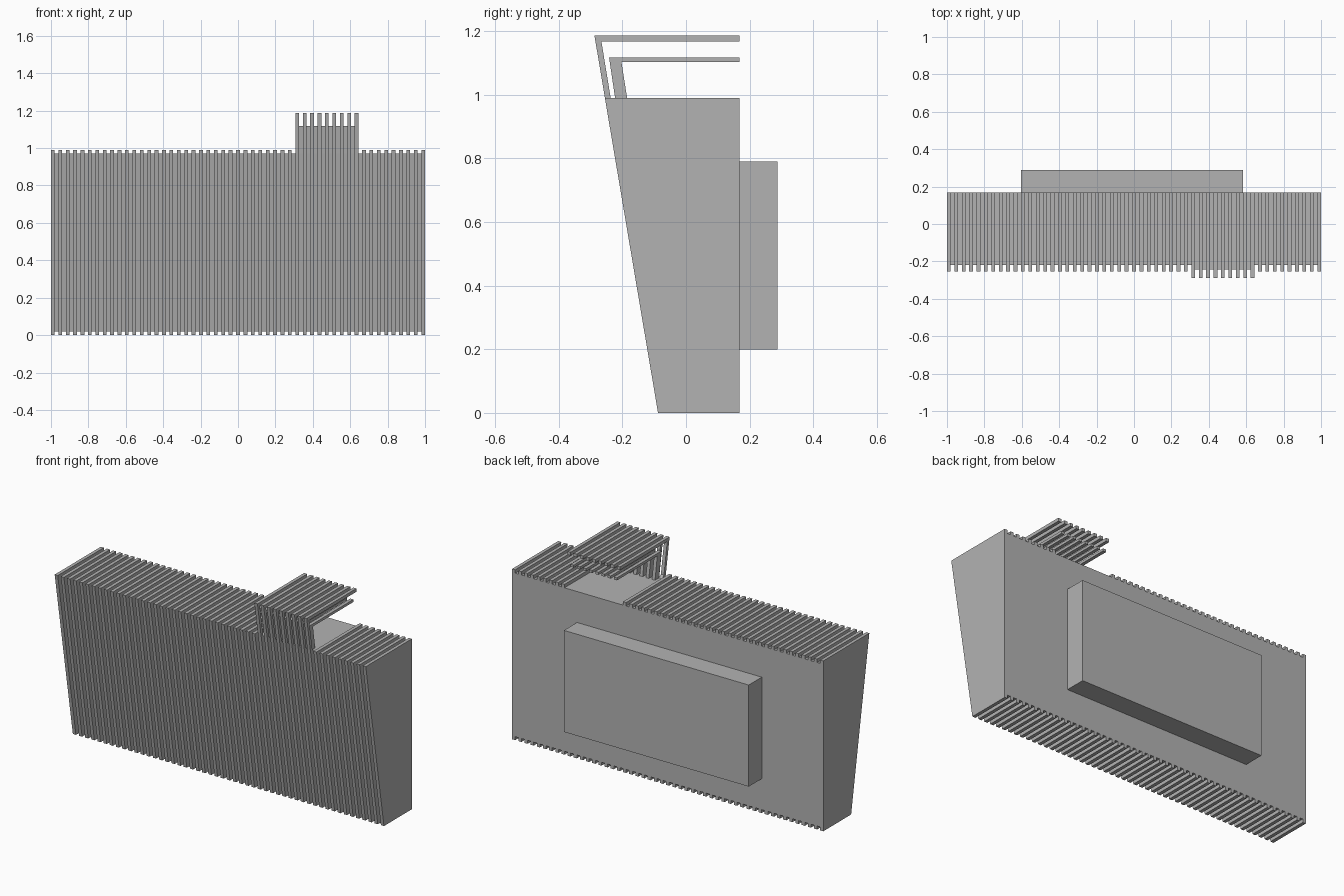
import bpy
import bmesh

cube = bpy.data.objects.get("Cube")
if cube:
    bpy.data.objects.remove(cube, do_unlink=True)

grey = bpy.data.materials.new("plain grey")
grey.use_nodes = True
colour = (0.45, 0.45, 0.45, 1)
grey.diffuse_color = colour
grey.node_tree.nodes["Principled BSDF"].inputs["Base Color"].default_value = colour

SLATS = 51
WIDTH = 2 / (2 * SLATS - 1)      # slat and gap are equally wide
RAISED = range(33, 42)           # slats that rise into the canopy
BACK = 0.168


def extrude(name, profile, spans):
    """Extrude one (y, z) profile along x over each (start, end) span."""
    bm = bmesh.new()
    for x0, x1 in spans:
        a = [bm.verts.new((x0, y, z)) for y, z in profile]
        b = [bm.verts.new((x1, y, z)) for y, z in profile]
        bm.faces.new(a)
        bm.faces.new(b[::-1])
        for i in range(len(a)):
            j = (i + 1) % len(a)
            bm.faces.new((a[i], b[i], b[j], a[j]))
    bmesh.ops.recalc_face_normals(bm, faces=bm.faces)
    mesh = bpy.data.meshes.new(name)
    bm.to_mesh(mesh)
    bm.free()
    mesh.materials.append(grey)
    obj = bpy.data.objects.new(name, mesh)
    bpy.context.collection.objects.link(obj)
    return obj


def slot(i):
    """x span of the i-th half step (even = slat, odd = gap)."""
    return (-1 + i * WIDTH, -1 + (i + 1) * WIDTH)


# Solid counter body behind the slats
core_front = [(-0.06, 0.02), (-0.22, 0.97)]
extrude("counter_body", core_front + [(BACK, 0.97), (BACK, 0.02)], [(-1, 1)])

# Slats wrapping under, up the front and over the top
wrap_start = [(BACK, 0.02), (BACK, 0), (-0.088, 0)]
extrude("wrap_slats",
        wrap_start + [(-0.255, 0.99), (BACK, 0.99), (BACK, 0.97)] + core_front[::-1],
        [slot(2 * i) for i in range(SLATS) if i not in RAISED])

# Slats continuing upward into the upper canopy
extrude("canopy_upper_slats",
        wrap_start + [(-0.288, 1.187), (BACK, 1.187), (BACK, 1.168),
                      (-0.266, 1.168), (-0.236, 0.985)] + core_front[::-1],
        [slot(2 * i) for i in RAISED])

# Lower canopy slats standing in the gaps between the raised ones
extrude("canopy_lower_slats",
        [(-0.22, 0.97), (-0.242, 1.118), (BACK, 1.118), (BACK, 1.103),
         (-0.203, 1.103), (-0.182, 0.97)],
        [slot(2 * i + 1) for i in RAISED[:-1]])

# Box on the back
extrude("back_box", [(BACK, 0.2), (0.288, 0.2), (0.288, 0.79), (BACK, 0.79)],
        [(-0.605, 0.583)])
